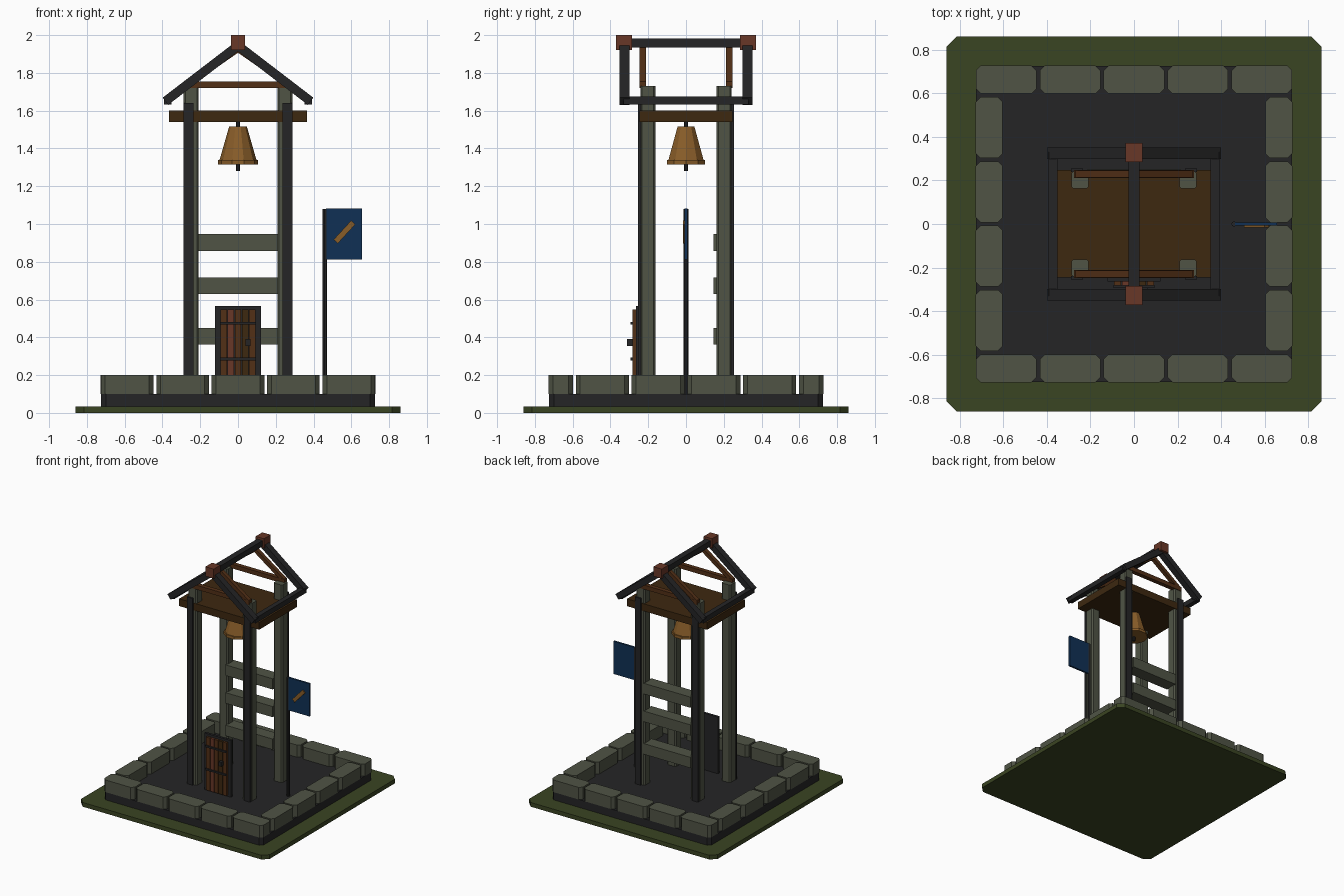
import bpy, math
from mathutils import Matrix

if "Cube" in bpy.data.objects:
    bpy.data.objects.remove(bpy.data.objects["Cube"])


def mat(name, r, g, b):
    m = bpy.data.materials.new(name)
    m.diffuse_color = (r, g, b, 1)
    m.use_nodes = True
    m.node_tree.nodes["Principled BSDF"].inputs["Base Color"].default_value = m.diffuse_color
    return m


GRASS = mat("grass green", .042, .058, .016)
DARK = mat("charcoal", .018, .018, .019)
STONE = mat("mossy stone", .080, .088, .060)
BROWN = mat("dark brown wood", .047, .021, .005)
MID = mat("warm brown wood", .085, .029, .008)
RUST = mat("rust red", .14, .038, .020)
BRONZE = mat("bronze", .25, .11, .022)
BLUE = mat("banner blue", .005, .030, .090)


def make(name, verts, faces, m):
    me = bpy.data.meshes.new(name)
    me.from_pydata(verts, [], faces)
    me.materials.append(m)
    ob = bpy.data.objects.new(name, me)
    bpy.context.collection.objects.link(ob)
    return ob


def box(name, x0, x1, y0, y1, z0, z1, m, c=0.0):
    """Box from limits; c cuts the four upright edges."""
    if c:
        ring = [(x0 + c, y0), (x1 - c, y0), (x1, y0 + c), (x1, y1 - c),
                (x1 - c, y1), (x0 + c, y1), (x0, y1 - c), (x0, y0 + c)]
    else:
        ring = [(x0, y0), (x1, y0), (x1, y1), (x0, y1)]
    n = len(ring)
    v = [(x, y, z) for z in (z0, z1) for x, y in ring]
    f = [tuple(range(n))[::-1], tuple(range(n, 2 * n))]
    f += [(i, (i + 1) % n, n + (i + 1) % n, n + i) for i in range(n)]
    return make(name, v, f, m)


def slanted(name, a, b, y, wy, t, m):
    """Bar in the xz plane from a to b, centred at y."""
    dx, dz = b[0] - a[0], b[1] - a[1]
    L = math.hypot(dx, dz)
    ob = box(name, -L / 2, L / 2, -wy / 2, wy / 2, -t / 2, t / 2, m)
    ob.data.transform(
        Matrix.Translation(((a[0] + b[0]) / 2, y, (a[1] + b[1]) / 2))
        @ Matrix.Rotation(-math.atan2(dz, dx), 4, 'Y'))
    return ob


def lathe(name, profile, n, m):
    """Closed turned solid about z, profile runs bottom to top."""
    v = [(r * math.cos(2 * math.pi * i / n), r * math.sin(2 * math.pi * i / n), z)
         for r, z in profile for i in range(n)]
    f = [tuple(range(n))[::-1], tuple(range(len(v) - n, len(v)))]
    for k in range(len(profile) - 1):
        for i in range(n):
            j = (i + 1) % n
            f.append((k * n + i, k * n + j, (k + 1) * n + j, (k + 1) * n + i))
    return make(name, v, f, m)


# ground slab and plinth
box("grass_base", -.86, .86, -.86, .86, 0, .035, GRASS, .045)
box("plinth", -.725, .725, -.725, .725, .035, .10, DARK, .025)

# kerb stones: five along front and back, four along each side
for s in (-1, 1):
    for i in range(5):
        x = (i - 2) * .2935
        box("kerb_stone", x - .139, x + .139, s * .663 - .064, s * .663 + .064,
            .10, .20, STONE, .022)
    for i in range(4):
        y = (i - 1.5) * .295
        box("kerb_stone_side", s * .665 - .062, s * .665 + .062, y - .14, y + .14,
            .10, .20, STONE, .022)

# corner posts with dark outer facing strips
for sx in (-1, 1):
    for sy in (-1, 1):
        x, y = sx * .248, sy * .202
        box("post", x - .04, x + .04, y - .04, y + .04, .10, 1.73, STONE, .01)
        x, y = sx * .262, sy * .247
        box("post_facing", x - .027, x + .027, y - .008, y + .008, .10, 1.64, DARK)

# back rails
for z in (.405, .673, .902):
    box("back_rail", -.215, .215, .145, .25, z - .044, z + .044, STONE)

# bell platform
box("platform", -.365, .365, -.245, .247, 1.54, 1.60, BROWN)

# roof frame
for sy in (-1, 1):
    for sx in (-1, 1):
        slanted("rafter", (sx * .384, 1.65), (0, 1.944), sy * .325, .052, .048, DARK)
        slanted("inner_rafter", (sx * .262, 1.742), (0, 1.925), sy * .229, .032, .03, MID)
    box("tie_beam", -.275, .275, sy * .229 - .018, sy * .229 + .018, 1.72, 1.755, MID)
    box("ridge_cap", -.038, .038, sy * .328 - .043, sy * .328 + .043, 1.922, 2.0, RUST)
for sx in (-1, 1):
    box("eave_beam", sx * .372 - .02, sx * .372 + .02, -.33, .33, 1.632, 1.675, DARK)
box("ridge_beam", -.025, .025, -.33, .33, 1.935, 1.982, DARK)

# bell and clapper
lathe("bell", [(.107, 1.315), (.107, 1.338), (.098, 1.338), (.047, 1.515)], 10, BRONZE)
lathe("clapper_rod", [(.011, 1.28), (.011, 1.545)], 8, DARK)

# door: backing frame, planks, iron bands, handle
box("door_frame", -.122, .122, -.264, -.243, .10, .567, DARK)
for i, m in enumerate((MID, RUST, MID, BROWN, MID)):
    x = (i - 2) * .038
    box("door_plank", x - .0165, x + .0165, -.283, -.26, .11, .547, m)
for z in (.285, .475):
    box("door_band", -.095, .095, -.294, -.28, z - .007, z + .007, DARK)
box("door_handle", .04, .065, -.312, -.28, .355, .39, DARK)

# banner on a pole with a diagonal emblem
pole = lathe("flag_pole", [(.012, .10), (.012, 1.08)], 8, DARK)
pole.data.transform(Matrix.Translation((.459, 0, 0)))
box("banner", .465, .657, -.008, .008, .812, 1.081, BLUE)
slanted("banner_emblem", (.517, .907), (.61, 1.008), -.0125, .009, .03, BRONZE)
